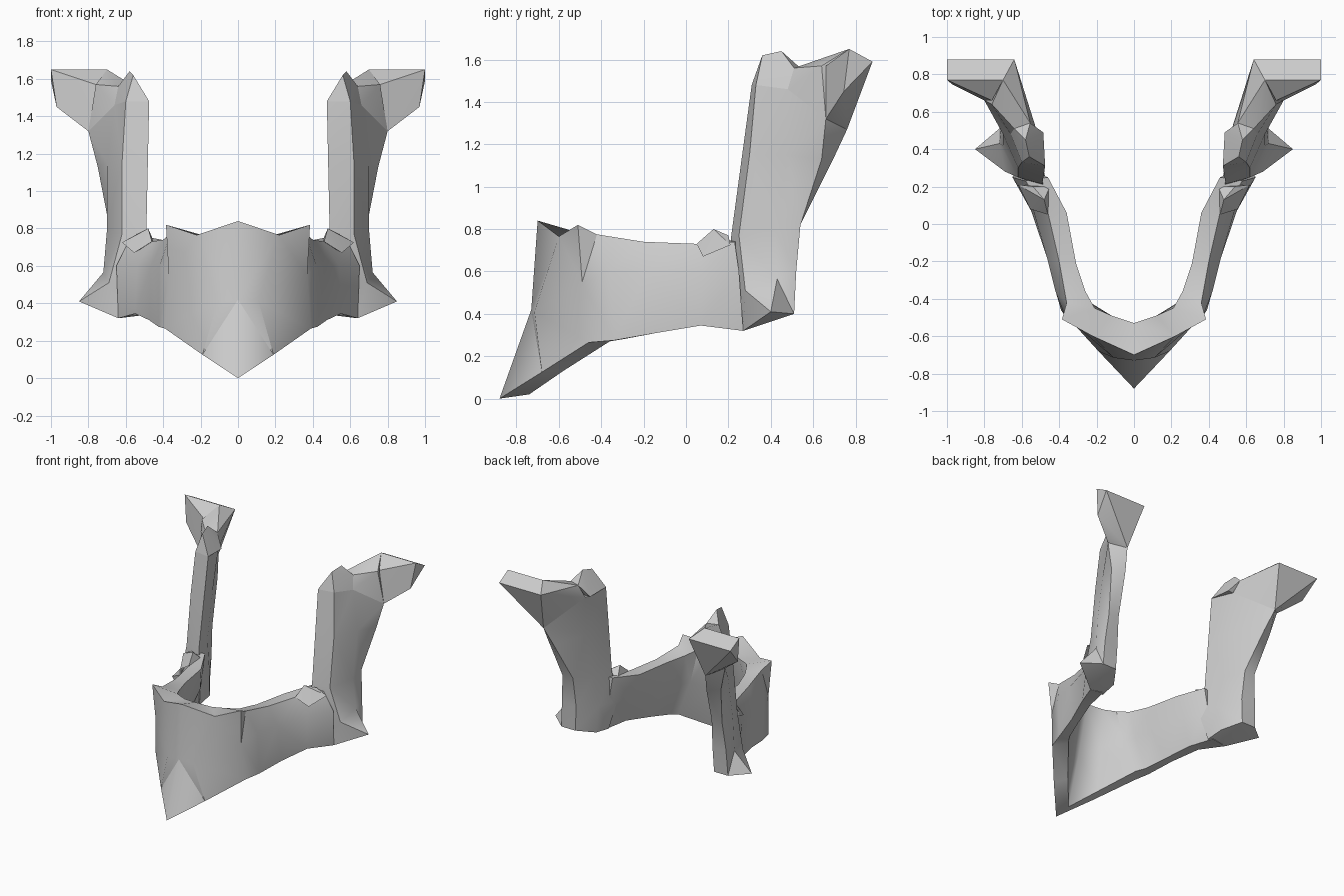
import bpy, bmesh


def finish(name, bm):
    """Turn a right-half bmesh into a mirrored, softly shaded object."""
    bmesh.ops.recalc_face_normals(bm, faces=bm.faces)
    me = bpy.data.meshes.new(name)
    bm.to_mesh(me)
    bm.free()
    ob = bpy.data.objects.new(name, me)
    bpy.context.collection.objects.link(ob)
    bpy.ops.object.select_all(action='DESELECT')
    ob.select_set(True)
    bpy.context.view_layer.objects.active = ob
    bpy.ops.object.shade_smooth_by_angle(angle=0.6)
    mirror = ob.modifiers.new("mirror", 'MIRROR')
    mirror.merge_threshold = 0.001
    return ob


def loft(name, rings, cap_start, cap_end):
    """Skin a sequence of closed cross-sections."""
    bm = bmesh.new()
    loops = [[bm.verts.new(p) for p in ring] for ring in rings]
    n = len(loops[0])
    for a, b in zip(loops, loops[1:]):
        for i in range(n):
            j = (i + 1) % n
            bm.faces.new((a[i], a[j], b[j], b[i]))
    if cap_start:
        bm.faces.new(loops[0])
    if cap_end:
        bm.faces.new(loops[-1])
    bmesh.ops.triangulate(bm, faces=bm.faces[:])
    return finish(name, bm)


def hull(name, pts):
    """Faceted solid around a few corner points."""
    bm = bmesh.new()
    for p in pts:
        bm.verts.new(p)
    res = bmesh.ops.convex_hull(bm, input=bm.verts[:])
    junk = [v for v in bm.verts if not v.link_faces]
    bmesh.ops.delete(bm, geom=junk, context='VERTS')
    return finish(name, bm)


# Jaw body: sections from chin to angle
# (outer top, outer mid, outer bottom, inner bottom, inner mid, inner top)
loft("jaw_body", [
    [(0, -.70, .84), (0, -.73, .42), (0, -.88, 0),
     (0, -.74, .02), (0, -.62, .42), (0, -.53, .79)],
    [(.22, -.60, .765), (.11, -.715, .41), (.19, -.68, .125),
     (.14, -.58, .13), (.12, -.53, .46), (.12, -.49, .77)],
    [(.385, -.51, .82), (.37, -.49, .55), (.39, -.46, .265),
     (.32, -.36, .27), (.25, -.41, .52), (.21, -.45, .77)],
    [(.36, -.42, .775), (.42, -.36, .60), (.425, -.34, .275),
     (.36, -.30, .28), (.28, -.32, .52), (.26, -.36, .745)],
    [(.40, -.20, .74), (.465, -.18, .60), (.475, -.14, .31),
     (.41, -.14, .31), (.33, -.19, .52), (.31, -.21, .735)],
    [(.46, .06, .73), (.54, .08, .60), (.55, .07, .345),
     (.47, .07, .345), (.39, .09, .55), (.36, .06, .73)],
    [(.58, .23, .74), (.65, .25, .60), (.64, .27, .32),
     (.52, .27, .335), (.47, .23, .55), (.46, .25, .75)],
], False, True)

# Rising branch with the flared corner at its base
# (front inner, front outer, mid outer, back outer, back inner, mid inner)
loft("rising_branch", [
    [(.50, .24, .34), (.64, .27, .32), (.85, .40, .41),
     (.72, .51, .40), (.60, .51, .40), (.51, .38, .36)],
    [(.46, .19, .55), (.69, .28, .51), (.72, .43, .565),
     (.71, .52, .60), (.59, .515, .59), (.50, .36, .56)],
    [(.49, .215, .78), (.62, .25, .77), (.70, .42, .80),
     (.69, .54, .82), (.60, .54, .82), (.53, .38, .80)],
    [(.482, .265, 1.15), (.62, .30, 1.15), (.70, .48, 1.15),
     (.75, .64, 1.13), (.66, .69, 1.12), (.54, .46, 1.15)],
    [(.475, .31, 1.48), (.60, .33, 1.48), (.66, .48, 1.46),
     (.80, .66, 1.32), (.70, .76, 1.27), (.52, .50, 1.46)],
], True, True)

# Pointed front prong at the top of the branch
hull("front_prong", [
    (.475, .31, 1.48), (.60, .33, 1.48), (.56, .36, 1.62), (.58, .45, 1.64),
    (.66, .48, 1.46), (.64, .51, 1.56), (.555, .54, 1.56), (.485, .49, 1.47)])

# Neck between prong and hinge head
hull("hinge_neck", [
    (.66, .48, 1.46), (.64, .51, 1.56), (.555, .54, 1.56), (.52, .50, 1.46),
    (.70, .77, 1.65), (.64, .88, 1.59), (.76, .64, 1.57),
    (.80, .66, 1.32), (.70, .76, 1.27)])

# Wide hinge head pointing outward
hull("hinge_head", [
    (.70, .77, 1.65), (1.0, .77, 1.65), (1.0, .88, 1.59), (.64, .88, 1.59),
    (.97, .745, 1.45), (.80, .66, 1.32), (.70, .76, 1.27), (.76, .66, 1.57)])

# Small knob where the body meets the branch
hull("rear_knob", [
    (.48, .13, .80), (.54, .20, .77), (.555, .08, .67),
    (.62, .21, .725), (.46, .05, .73), (.45, .20, .73)])
